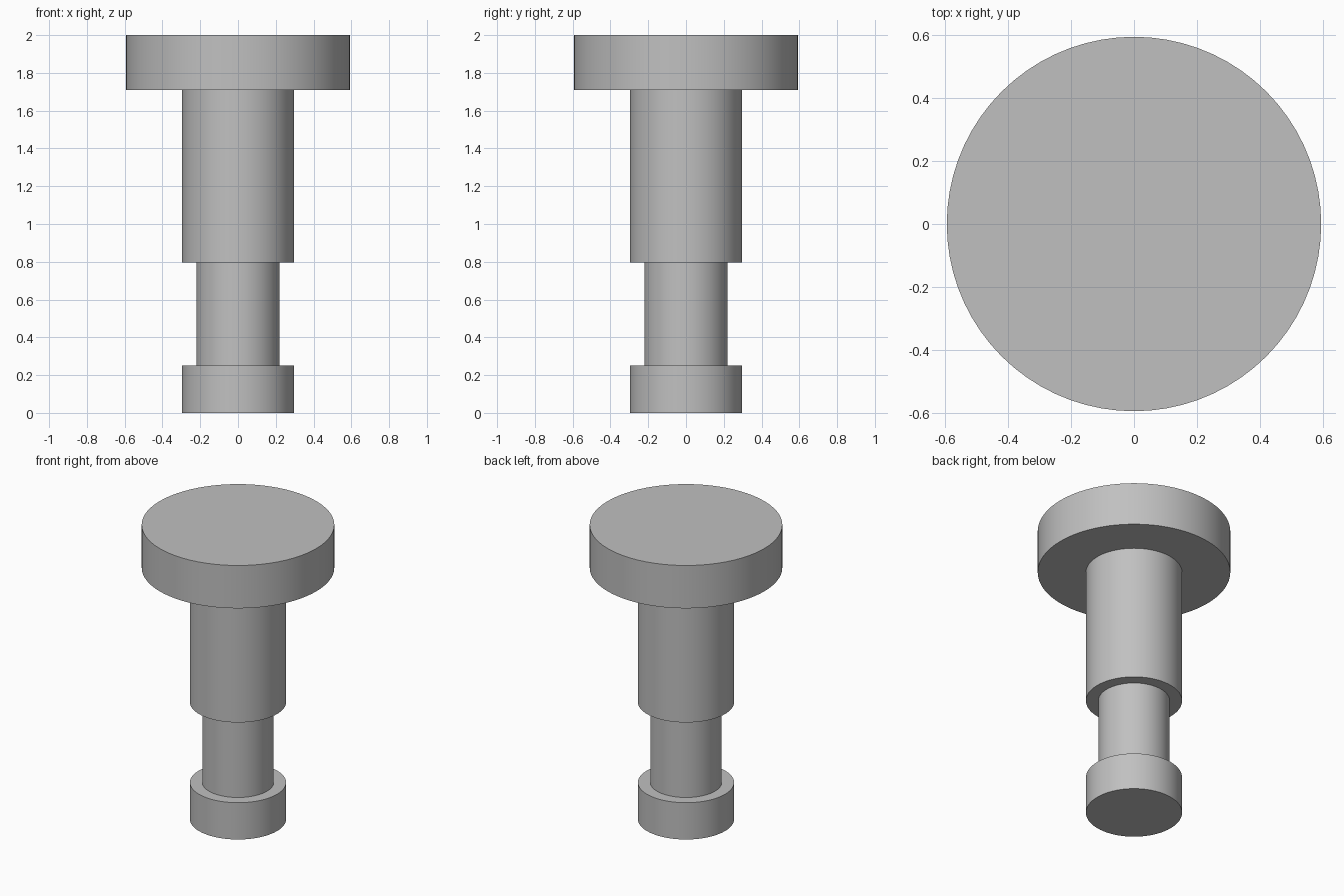
import bpy, bmesh, math

if "Cube" in bpy.data.objects:
    bpy.data.objects.remove(bpy.data.objects["Cube"])

SEGMENTS = 72

grey = bpy.data.materials.new("plain grey")
grey.diffuse_color = (0.53, 0.53, 0.53, 1)
grey.use_nodes = True
grey.node_tree.nodes["Principled BSDF"].inputs["Base Color"].default_value = grey.diffuse_color

# Stepped pin outline (radius, height): tip, groove, shank, head
profile = [(0.296, 0), (0.296, 0.25), (0.22, 0.25), (0.22, 0.795),
           (0.296, 0.795), (0.296, 1.709), (0.593, 1.709), (0.593, 2)]

# Turn the outline around z into one closed solid
bm = bmesh.new()
rings = [[bm.verts.new((r * math.cos(2 * math.pi * i / SEGMENTS),
                        r * math.sin(2 * math.pi * i / SEGMENTS), z))
          for i in range(SEGMENTS)] for r, z in profile]
for low, high in zip(rings, rings[1:]):
    for i in range(SEGMENTS):
        j = (i + 1) % SEGMENTS
        bm.faces.new((low[i], low[j], high[j], high[i]))

# End caps
bm.faces.new(rings[0][::-1])
bm.faces.new(rings[-1])

mesh = bpy.data.meshes.new("stepped_pin")
bm.to_mesh(mesh)
bm.free()
mesh.materials.append(grey)
pin = bpy.data.objects.new("stepped_pin", mesh)
bpy.context.collection.objects.link(pin)

# Smooth walls with crisp step edges
bpy.context.view_layer.objects.active = pin
pin.select_set(True)
bpy.ops.object.shade_smooth_by_angle(angle=math.radians(30))
